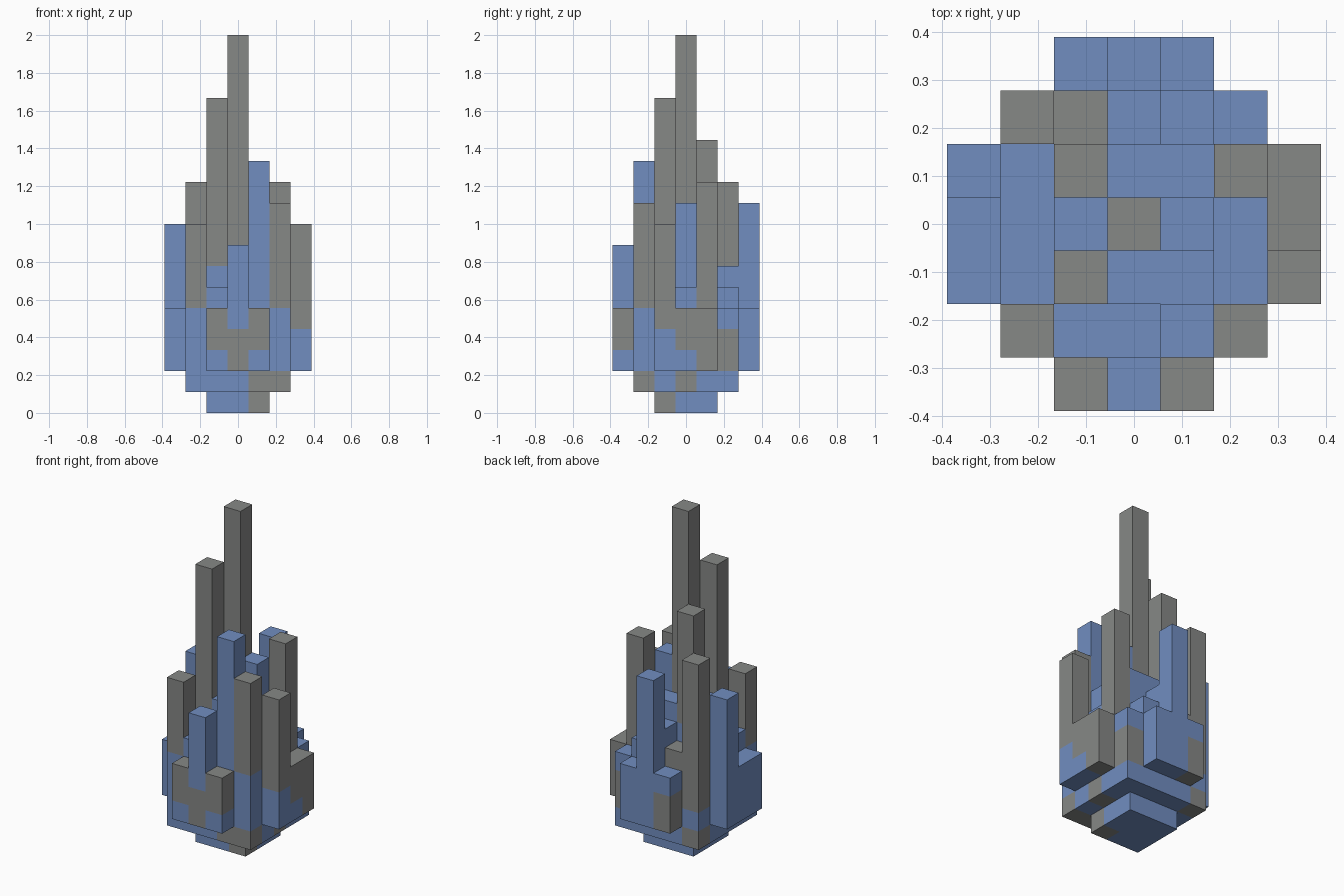
import bpy
import bmesh
from mathutils import Vector

cube = bpy.data.objects.get("Cube")
if cube:
    bpy.data.objects.remove(cube, do_unlink=True)

U = 1 / 9  # edge of one block


def material(name, rgb):
    m = bpy.data.materials.new(name)
    m.use_nodes = True
    m.diffuse_color = (*rgb, 1)
    shader = next(n for n in m.node_tree.nodes if n.type == "BSDF_PRINCIPLED")
    shader.inputs["Base Color"].default_value = (*rgb, 1)
    return m


MATERIALS = [material("slate_blue", (0.165, 0.27, 0.53)),
             material("stone_grey", (0.24, 0.246, 0.24))]

# Tall spires: column -> height in blocks
SPIRES = {(0, 0): 18, (-1, -1): 15, (-1, 1): 13, (1, -2): 12, (2, 1): 11,
          (-2, 2): 11, (2, -2): 10, (1, 0): 10, (0, 3): 10, (-2, -2): 9,
          (-3, 1): 9, (3, -1): 9, (0, -3): 8, (0, 2): 7}

# Grey stretches: column -> first and last+1 row (everything else is blue)
GREY = {(0, 0): (7, 18), (-1, -1): (7, 15), (-1, 1): (7, 13), (2, 1): (2, 11),
        (-2, 2): (3, 11), (2, -2): (5, 10), (-2, -2): (5, 9), (3, -1): (4, 9),
        (3, 0): (3, 5), (3, 1): (2, 5), (-1, 2): (5, 6), (1, -3): (3, 5),
        (-1, -3): (3, 5), (0, -3): (2, 4), (-1, 3): (2, 4), (2, 2): (2, 4)}
GREY_BASE = {(1, -1, 0), (1, -2, 1), (2, -2, 1), (2, 0, 1), (-2, 2, 1)}


def terrace_height(x, y):
    ring = max(abs(x), abs(y))
    if ring == 3 or abs(x) == abs(y) == 2:
        return 5
    return 6 if ring == 2 else 8


def is_grey(x, y, z):
    low, high = GREY.get((x, y), (0, 0))
    return low <= z < high or (x, y, z) in GREY_BASE


# Fill the stepped, rounded plan with blocks, sorted into parts
parts = {"stepped_foundation": set(), "terraces": set(), "spires": set()}
for x in range(-3, 4):
    for y in range(-3, 4):
        ring = max(abs(x), abs(y))
        if ring == 3 and min(abs(x), abs(y)) > 1:
            continue
        terrace = terrace_height(x, y)
        for z in range(max(ring - 1, 0), SPIRES.get((x, y), terrace)):
            part = ("stepped_foundation" if z < 2 else
                    "terraces" if z < terrace else "spires")
            parts[part].add((x, y, z))
solid = set().union(*parts.values())


def build_part(name, blocks):
    """Make the outward faces of the blocks, leaving out buried ones."""
    bm = bmesh.new()
    for block in sorted(blocks):
        centre = Vector(block) + Vector((0, 0, 0.5))
        for axis in range(3):
            for sign in (-1, 1):
                n = Vector((0, 0, 0))
                n[axis] = sign
                if tuple(int(c) for c in Vector(block) + n) in solid:
                    continue
                a = Vector((0, 0, 0))
                a[(axis + 1) % 3] = 0.5
                b = n.cross(a)
                middle = centre + n / 2
                corners = (-a - b, a - b, a + b, b - a)
                face = bm.faces.new([bm.verts.new((middle + c) * U) for c in corners])
                face.material_index = int(is_grey(*block))
    bmesh.ops.remove_doubles(bm, verts=bm.verts[:], dist=0.001)
    mesh = bpy.data.meshes.new(name)
    bm.to_mesh(mesh)
    bm.free()
    for m in MATERIALS:
        mesh.materials.append(m)
    bpy.context.collection.objects.link(bpy.data.objects.new(name, mesh))


for part_name, part_blocks in parts.items():
    build_part(part_name, part_blocks)
